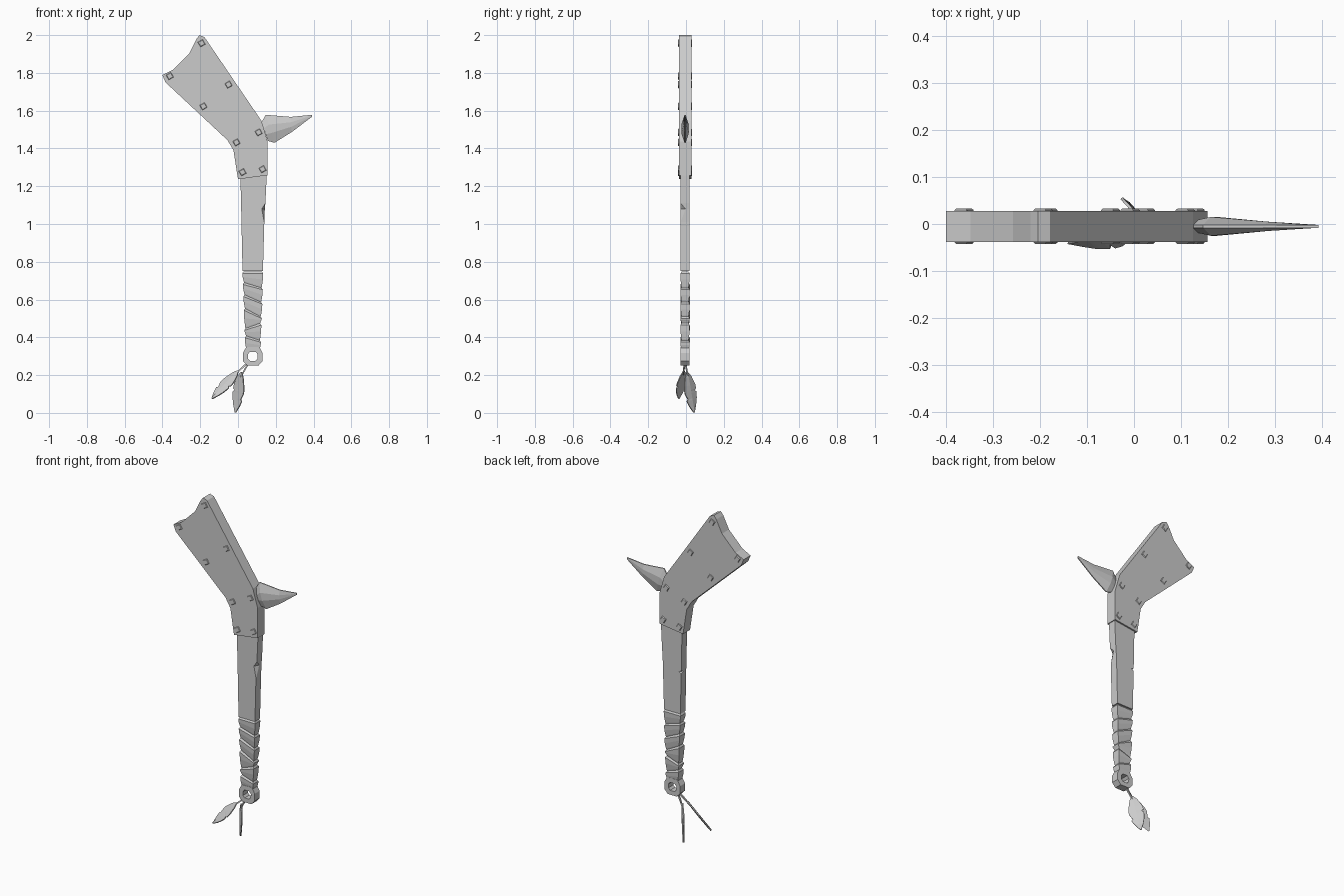
import bpy, bmesh, math
from mathutils import Vector

if "Cube" in bpy.data.objects:
    bpy.data.objects.remove(bpy.data.objects["Cube"])

YC = -0.005  # mid-plane of the club


def make(name, rings, closed=False):
    """Skin equal-length rings of points; cap the ends or close into a loop."""
    bm = bmesh.new()
    vr = [[bm.verts.new(p) for p in r] for r in rings]
    n = len(rings[0])
    pairs = list(zip(vr, vr[1:])) + ([(vr[-1], vr[0])] if closed else [])
    for a, b in pairs:
        for i in range(n):
            j = (i + 1) % n
            bm.faces.new((a[i], a[j], b[j], b[i]))
    if not closed:
        bm.faces.new(vr[0])
        bm.faces.new(vr[-1])
    bmesh.ops.remove_doubles(bm, verts=bm.verts, dist=0.0002)
    bmesh.ops.recalc_face_normals(bm, faces=bm.faces)
    me = bpy.data.meshes.new(name)
    bm.to_mesh(me)
    bm.free()
    ob = bpy.data.objects.new(name, me)
    bpy.context.collection.objects.link(ob)
    return ob


def slab(name, outline, y0, y1):
    return make(name, [[(x, y, z) for x, z in outline] for y in (y0, y1)])


# Bent head plate with a concave end
slab("head_plate", [(-0.204, 2.0), (-0.178, 1.99), (0.125, 1.545), (0.156, 1.438),
                    (0.156, 1.258), (0.0, 1.237), (-0.024, 1.39), (-0.056, 1.444),
                    (-0.384, 1.75), (-0.4, 1.788), (-0.347, 1.815), (-0.257, 1.905),
                    (-0.22, 1.98)], -0.038, 0.028)

# Square rivets on both faces
for k, (x, z) in enumerate([(-0.193, 1.957), (-0.361, 1.783), (-0.05, 1.738), (-0.183, 1.623),
                            (0.109, 1.485), (-0.008, 1.432), (0.024, 1.274), (0.13, 1.29)]):
    for side, ya, yb in (("front", -0.036, -0.043), ("back", 0.026, 0.033)):
        def sq(r, y):
            return [(x + r * math.cos(a), y, z + r * math.sin(a))
                    for a in (math.radians(75 + 90 * i) for i in range(4))]
        make(f"rivet_{side}_{k}", [sq(0.021, ya), sq(0.021, (ya + yb) / 2), sq(0.017, yb)])


# Tapered handle shaft, chipped on front right and back left edges
def shaft_ring(z, xl, xr, fr=0.0, bl=0.0):
    y0, y1 = -0.029, 0.019
    return [(xl, y0, z), (xr - fr * 0.6, y0, z), (xr, y0 + fr, z),
            (xr, y1, z), (xl + bl * 0.6, y1, z), (xl, y1 - bl, z)]


make("handle_shaft", [shaft_ring(0.75, 0.024, 0.132), shaft_ring(0.93, 0.02, 0.137),
                      shaft_ring(0.99, 0.019, 0.138), shaft_ring(1.0, 0.019, 0.139, 0, 0.022),
                      shaft_ring(1.01, 0.018, 0.139), shaft_ring(1.08, 0.017, 0.142, 0.027),
                      shaft_ring(1.11, 0.016, 0.145), shaft_ring(1.3, 0.012, 0.154)])

# Wrapped grip: overlapping slanted bands
levels = [(0.752, 0.0), (0.68, -0.014), (0.61, -0.02), (0.535, -0.022),
          (0.465, 0.014), (0.40, -0.012), (0.335, 0.0)]


def grip_ring(z, tilt, grow):
    t = (z - 0.335) / 0.415
    xl, xr = 0.042 - 0.016 * t - grow, 0.116 + 0.014 * t + grow
    y0, y1 = -0.026 - grow, 0.016 + grow
    return [(xl, y0, z - tilt), (xr, y0, z + tilt), (xr, y1, z + tilt), (xl, y1, z - tilt)]


grip = []
for (za, ta), (zb, tb) in zip(levels, levels[1:]):
    grip += [grip_ring(za - 0.004, ta, -0.003), grip_ring(za - 0.014, ta, 0.004),
             grip_ring(za * 0.45 + zb * 0.55, (ta + tb) / 2, 0.003), grip_ring(zb + 0.004, tb, -0.001)]
make("grip_wrap", grip)

# Pommel with a round hole
outer = [(0.045, 0.35), (0.112, 0.35), (0.13, 0.318), (0.13, 0.275),
         (0.108, 0.25), (0.048, 0.25), (0.026, 0.275), (0.026, 0.318)]
inner = []
for x, z in outer:
    d = Vector((x - 0.078, z - 0.30)).normalized() * 0.028
    inner.append((0.078 + d.x, 0.30 + d.y))
make("pommel_ring", [[(x, y, z) for x, z in o] for o, y in
                     ((outer, -0.028), (outer, 0.018), (inner, 0.018), (inner, -0.028))], True)


# Side spike with lens-shaped section
def lens(top, bottom, h):
    t, b = Vector((top[0], YC, top[1])), Vector((bottom[0], YC, bottom[1]))
    def at(f, y):
        p = t.lerp(b, f)
        return (p.x, YC + y, p.z)
    return [at(0, 0.003), at(0.35, h), at(0.65, h), at(1, 0.003),
            at(1, -0.003), at(0.65, -h), at(0.35, -h), at(0, -0.003)]


make("side_spike", [lens((0.125, 1.54), (0.158, 1.44), 0.014), lens((0.147, 1.578), (0.193, 1.43), 0.02),
                    lens((0.28, 1.567), (0.285, 1.487), 0.010), lens((0.392, 1.578), (0.392, 1.568), 0.002)])


# Hanging feathers: folded jagged blades on thin stalks
def feather(name, base, tip, width_dir, half):
    base, tip = Vector(base), Vector(tip)
    along = tip - base
    w = Vector(width_dir)
    w = (w - along * (w.dot(along) / along.length_squared)).normalized()
    nrm = along.cross(w).normalized()
    prof = [(0, 0.1, 0.1), (0.12, 0.55, 0.5), (0.32, 0.95, 0.85), (0.44, 1.0, 0.98),
            (0.47, 0.7, 0.98), (0.52, 0.98, 0.95), (0.65, 0.85, 0.65), (0.69, 0.8, 0.88),
            (0.84, 0.5, 0.55), (1, 0.06, 0.06)]
    rings = []
    for t, a, b in prof:
        c = base + along * t
        l, r = c + w * half * a, c - w * half * b
        k = nrm * 0.003
        rings.append([l + k, c + k * 2.2, r + k, r - k, c - k * 0.5, l - k])
    make(name + "_blade", rings)
    start, end = Vector((0.062, YC, 0.275)), base + along * 0.12
    make(name + "_stalk", [[p + w * (r * math.cos(a)) + nrm * (r * math.sin(a))
                            for a in (i * math.pi / 2 for i in range(4))]
                           for p, r in ((start, 0.007), (end, 0.005))])


feather("left_feather", (0.0, -0.012, 0.222), (-0.138, -0.038, 0.075), (0.5, -0.7, -0.5), 0.038)
feather("right_feather", (0.018, 0.006, 0.215), (-0.014, 0.042, 0.002), (-0.65, 0.7, 0.1), 0.042)
